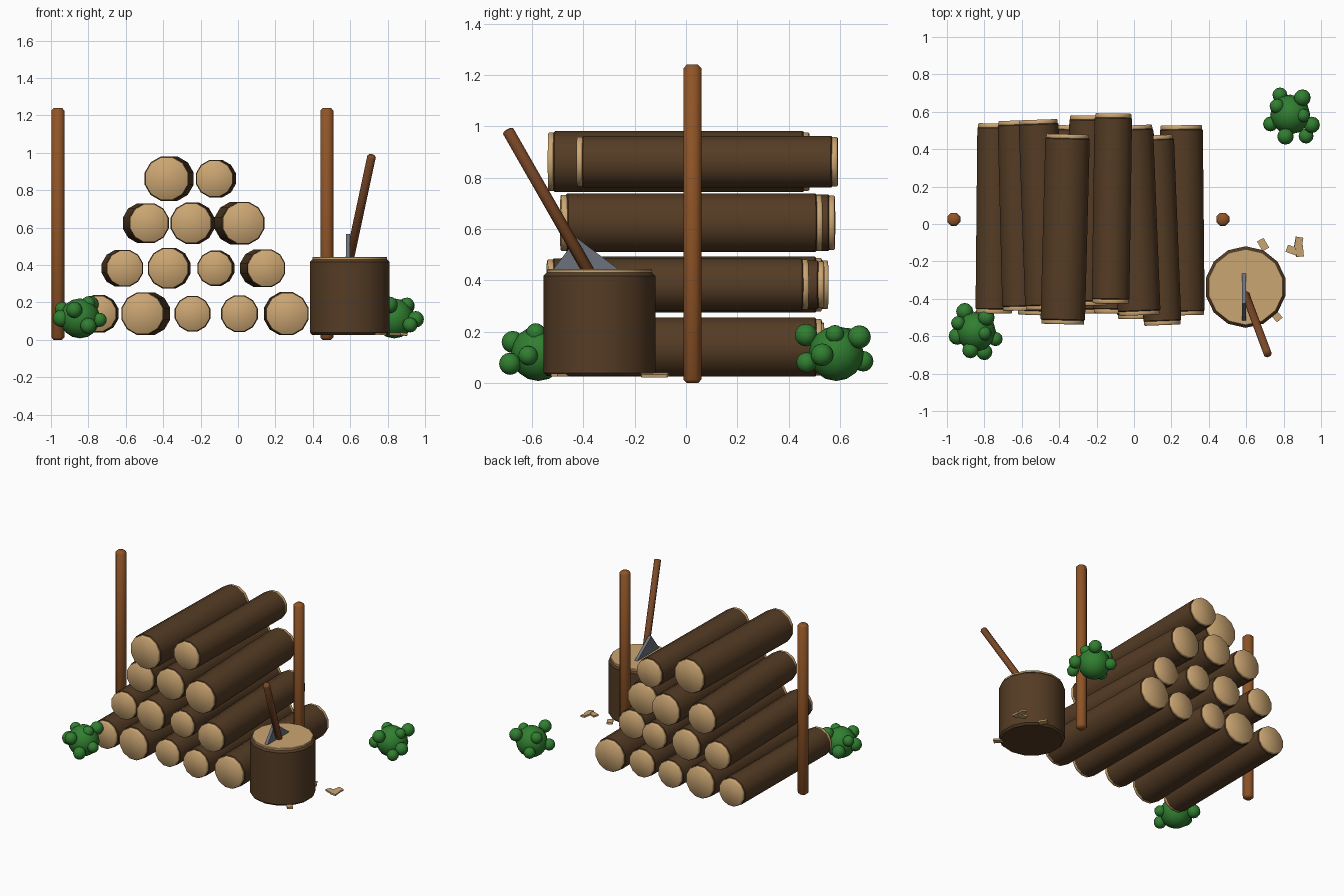
import bpy, bmesh, math
from mathutils import Matrix, Vector

if "Cube" in bpy.data.objects:
    bpy.data.objects.remove(bpy.data.objects["Cube"])


def mat(name, col):
    m = bpy.data.materials.new(name)
    m.diffuse_color = (*col, 1)
    m.use_nodes = True
    m.node_tree.nodes["Principled BSDF"].inputs["Base Color"].default_value = m.diffuse_color
    return m


BARK = mat("bark", (0.09, 0.045, 0.018))
CUT = mat("cut_wood", (0.60, 0.38, 0.17))
POST = mat("post_wood", (0.28, 0.09, 0.02))
HANDLE = mat("handle_wood", (0.20, 0.065, 0.02))
STEEL = mat("steel", (0.15, 0.17, 0.20))
LEAF = mat("leaf", (0.03, 0.21, 0.03))


def finish(name, bm, material, angle=40):
    bmesh.ops.recalc_face_normals(bm, faces=bm.faces)
    me = bpy.data.meshes.new(name)
    bm.to_mesh(me)
    bm.free()
    ob = bpy.data.objects.new(name, me)
    bpy.context.collection.objects.link(ob)
    me.materials.append(material)
    if angle:
        bpy.ops.object.select_all(action='DESELECT')
        ob.select_set(True)
        bpy.context.view_layer.objects.active = ob
        bpy.ops.object.shade_smooth_by_angle(angle=math.radians(angle))
    return ob


def rod(name, a, b, r, sides, material, bevel=0.0, angle=40):
    """Round bar from point a to point b with chamfered ends."""
    a, b = Vector(a), Vector(b)
    d = b - a
    L = d.length
    M = Matrix.Translation(a) @ d.to_track_quat('Z', 'Y').to_matrix().to_4x4()
    bm = bmesh.new()
    rings = []
    for rr, z in ((r - bevel, 0), (r, bevel), (r, L - bevel), (r - bevel, L)):
        rings.append([bm.verts.new(M @ Vector((
            rr * math.cos(math.tau * (i + 0.5) / sides),
            rr * math.sin(math.tau * (i + 0.5) / sides), z))) for i in range(sides)])
    for lo, hi in zip(rings, rings[1:]):
        for i in range(sides):
            j = (i + 1) % sides
            bm.faces.new((lo[i], lo[j], hi[j], hi[i]))
    bm.faces.new(rings[0][::-1])
    bm.faces.new(rings[-1])
    return finish(name, bm, material, angle)


def box(name, centre, size, rot, material):
    bm = bmesh.new()
    bmesh.ops.create_cube(bm, size=1, matrix=Matrix.Translation(centre) @ rot
                          @ Matrix.Diagonal((*size, 1)))
    return finish(name, bm, material, 0)


# Stacked logs: rows of (x, radius, y centre, sideways drift front to back)
rows = [
    (0.14, [(-0.743, 0.103, 0.03, 0.01), (-0.493, 0.118, 0.02, 0.035),
            (-0.243, 0.099, 0.03, 0.0), (0.008, 0.102, 0.0, 0.0),
            (0.258, 0.119, 0.02, -0.01)]),
    (0.383, [(-0.618, 0.102, 0.045, -0.025), (-0.368, 0.113, 0.02, 0.01),
             (-0.118, 0.097, 0.03, 0.01), (0.132, 0.105, -0.033, -0.04)]),
    (0.624, [(-0.493, 0.110, 0.05, -0.035), (-0.243, 0.114, 0.072, 0.015),
             (0.008, 0.118, 0.02, -0.04)]),
    (0.862, [(-0.368, 0.123, -0.028, 0.026), (-0.118, 0.104, 0.083, 0.015)]),
]
n = 0
for z, logs in rows:
    for x, r, yc, drift in logs:
        n += 1
        c, h = Vector((x, yc, z)), Vector((drift, 1.0, 0)).normalized()
        rod(f"log_{n}", c - h * 0.49, c + h * 0.49, r, 12, BARK, 0.008)
        for tag, s in (("front", -1), ("back", 1)):
            rod(f"log_{n}_{tag}_end", c + h * 0.48 * s, c + h * 0.508 * s,
                r * 0.96, 12, CUT, 0.004, 180)

# Upright posts
for side, x in (("left", -0.963), ("right", 0.475)):
    rod(f"{side}_post", (x, 0.025, 0), (x, 0.025, 1.24), 0.038, 8, POST, 0.014, 50)

# Chopping block
rod("chopping_block", (0.597, -0.337, 0.027), (0.597, -0.337, 0.43), 0.218, 14, BARK, 0.013)
rod("chopping_block_top", (0.597, -0.337, 0.42), (0.597, -0.337, 0.444), 0.205, 14, CUT, 0.003)

# Axe stuck in the block
rod("axe_handle", (0.59, -0.36, 0.40), (0.715, -0.695, 0.985), 0.023, 8, HANDLE, 0.005, 50)
box("axe_blade", (0.588, -0.369, 0.423), (0.022, 0.26, 0.16),
    Matrix.Rotation(math.radians(-36.9), 4, 'X'), STEEL)

# Wood chips
for i, (x, y, turn, tilt) in enumerate([(0.69, -0.11, 30, 0), (0.88, -0.10, -10, 10),
                                        (0.845, -0.14, 70, 0), (0.885, -0.145, 5, 8),
                                        (0.76, -0.49, 40, 0)]):
    box(f"wood_chip_{i + 1}", (x, y, 0.031), (0.04, 0.06, 0.012),
        Matrix.Rotation(math.radians(turn), 4, 'Z')
        @ Matrix.Rotation(math.radians(tilt), 4, 'Y'), CUT)


# Bushes: one large ball with small ones around it
def bush(name, balls):
    bm = bmesh.new()
    for x, y, z, r in balls:
        bmesh.ops.create_uvsphere(bm, u_segments=12, v_segments=8, radius=r,
                                  matrix=Matrix.Translation((x, y, z)))
    finish(name, bm, LEAF, 60)


bush("front_left_bush", [
    (-0.845, -0.575, 0.115, 0.107), (-0.905, -0.468, 0.10, 0.046),
    (-0.74, -0.615, 0.107, 0.038), (-0.80, -0.685, 0.075, 0.043),
    (-0.875, -0.675, 0.16, 0.043), (-0.945, -0.60, 0.115, 0.046),
    (-0.79, -0.50, 0.19, 0.045), (-0.80, -0.585, 0.195, 0.038),
    (-0.94, -0.53, 0.165, 0.038)])
bush("back_right_bush", [
    (0.835, 0.585, 0.115, 0.107), (0.90, 0.675, 0.18, 0.045),
    (0.78, 0.69, 0.085, 0.040), (0.95, 0.53, 0.11, 0.044),
    (0.765, 0.63, 0.175, 0.040), (0.73, 0.535, 0.10, 0.040),
    (0.81, 0.468, 0.187, 0.044), (0.92, 0.47, 0.08, 0.040),
    (0.905, 0.58, 0.19, 0.036)])
